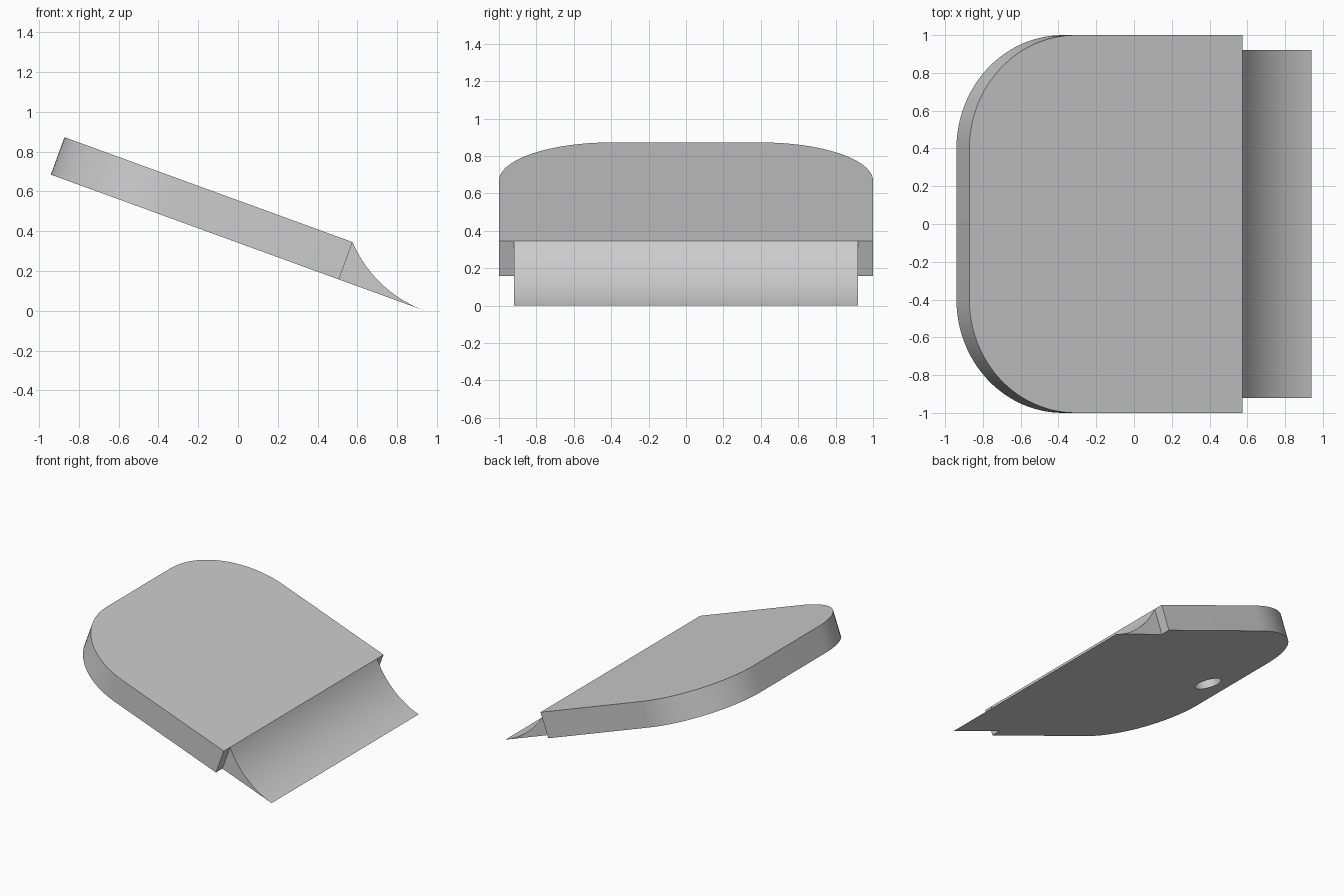
import bpy, bmesh
from math import sin, cos, pi, radians, atan2
from mathutils import Matrix

if "Cube" in bpy.data.objects:
    bpy.data.objects.remove(bpy.data.objects["Cube"])

TILT = radians(20)
LENGTH, BODY, THICK = 2.0, 1.54, 0.2      # along the slope
HALF_WIDTH, LIP_HALF, CORNER = 1.0, 0.92, 0.6
PLACE = Matrix.Translation((-0.94, 0, LENGTH * sin(TILT))) @ Matrix.Rotation(TILT, 4, 'Y')

grey = bpy.data.materials.new("plain grey")
grey.use_nodes = True
grey.diffuse_color = (0.6, 0.6, 0.6, 1)
grey.node_tree.nodes["Principled BSDF"].inputs["Base Color"].default_value = (0.6, 0.6, 0.6, 1)


def prism(name, outline, offset):
    """Extrude a closed 3D outline by an offset vector, placed on the slope."""
    bm = bmesh.new()
    face = bm.faces.new([bm.verts.new(p) for p in outline])
    top = bmesh.ops.extrude_face_region(bm, geom=[face])["geom"]
    bmesh.ops.translate(bm, vec=offset, verts=[v for v in top if isinstance(v, bmesh.types.BMVert)])
    bmesh.ops.recalc_face_normals(bm, faces=bm.faces)
    mesh = bpy.data.meshes.new(name)
    bm.to_mesh(mesh)
    bm.free()
    mesh.materials.append(grey)
    obj = bpy.data.objects.new(name, mesh)
    bpy.context.collection.objects.link(obj)
    obj.matrix_world = PLACE
    return obj


def arc(cx, cy, r, start, end, steps):
    angles = [start + (end - start) * i / steps for i in range(steps + 1)]
    return [(cx + r * cos(a), cy + r * sin(a)) for a in angles]


# Slab with two rounded corners at the raised end
side = HALF_WIDTH - CORNER
plan = [(BODY, -HALF_WIDTH), (BODY, HALF_WIDTH)]
plan += arc(CORNER, side, CORNER, pi / 2, pi, 24)
plan += arc(CORNER, -side, CORNER, pi, 3 * pi / 2, 24)
slab = prism("slab", [(x, y, 0) for x, y in plan], (0, 0, THICK))

# Blind round hole in the underside
circle = arc(0.25, 0, 0.1, 0, 2 * pi, 48)[:-1]
cutter = prism("hole_cutter", [(x, y, -0.1) for x, y in circle], (0, 0, 0.2))
cutter.hide_render = True
cut = slab.modifiers.new("hole", 'BOOLEAN')
cut.operation = 'DIFFERENCE'
cut.solver = 'EXACT'
cut.object = cutter
bpy.context.view_layer.objects.active = slab
bpy.ops.object.modifier_apply(modifier=cut.name)
bpy.data.objects.remove(cutter)

# Concave lip, tangent to the underside at its tip
run = LENGTH - BODY
radius = (run ** 2 + THICK ** 2) / (2 * THICK)
begin = atan2(THICK - radius, -run)
profile = [(BODY, 0)] + arc(LENGTH, radius, radius, begin, -pi / 2, 24)
lip = prism("lip", [(x, -LIP_HALF, z) for x, z in profile], (0, 2 * LIP_HALF, 0))

# Smooth the curves and keep the edges crisp
for obj in (slab, lip):
    bpy.ops.object.select_all(action='DESELECT')
    obj.select_set(True)
    bpy.context.view_layer.objects.active = obj
    bpy.ops.object.shade_smooth_by_angle(angle=radians(15))
